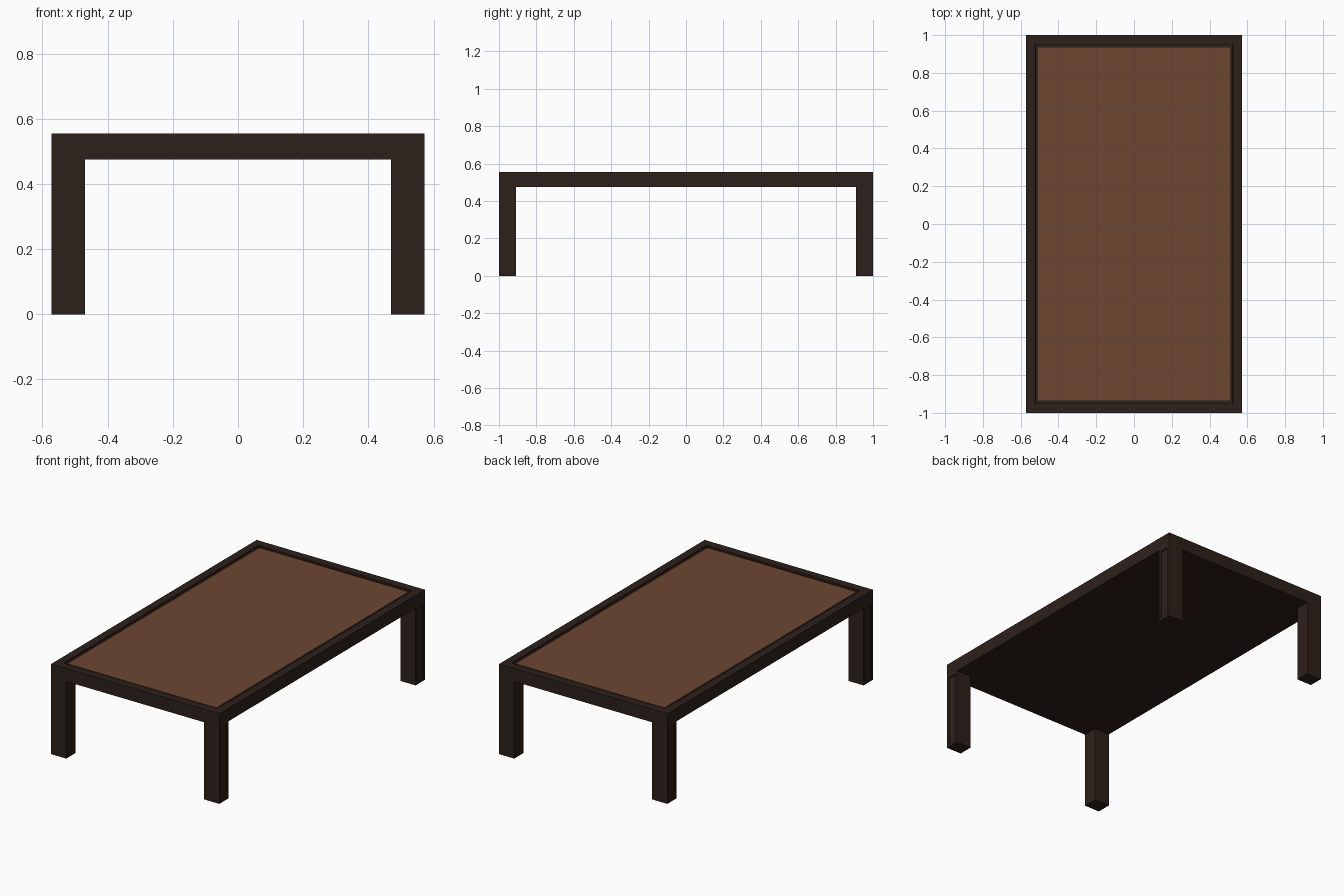
import bpy, bmesh

if "Cube" in bpy.data.objects:
    bpy.data.objects.remove(bpy.data.objects["Cube"])

W, L, H = 0.573, 1.0, 0.555        # half width, half length, height
RAIL_Z = 0.475                     # underside of the frame
LEG_X, LEG_Y = 0.103, 0.09


def material(name, rgb):
    m = bpy.data.materials.new(name)
    m.diffuse_color = (*rgb, 1)
    m.use_nodes = True
    m.node_tree.nodes["Principled BSDF"].inputs["Base Color"].default_value = m.diffuse_color
    return m


dark = material("dark_wood", (0.027, 0.015, 0.011))
brown = material("brown_top", (0.155, 0.062, 0.031))


def box(bm, lo, hi):
    verts = bmesh.ops.create_cube(bm, size=1)["verts"]
    for v in verts:
        v.co = [lo[i] if v.co[i] < 0 else hi[i] for i in range(3)]
    return list({f for v in verts for f in v.link_faces})


def finish(name, bm, mat):
    bmesh.ops.recalc_face_normals(bm, faces=bm.faces)
    me = bpy.data.meshes.new(name)
    bm.to_mesh(me)
    bm.free()
    me.materials.append(mat)
    ob = bpy.data.objects.new(name, me)
    bpy.context.collection.objects.link(ob)
    return ob


def inset(bm, face, thickness, depth=0.0):
    bmesh.ops.inset_region(bm, faces=[face], thickness=thickness, use_even_offset=True)
    if depth:
        bmesh.ops.translate(bm, verts=face.verts, vec=-face.normal * depth)


# Table frame: flush underside, stepped rim around the top
bm = bmesh.new()
faces = box(bm, (-W, -L, RAIL_Z), (W, L, H))
bm.normal_update()
top = max(faces, key=lambda f: f.normal.z)
inset(bm, top, 0.05)
inset(bm, top, 0.0005, 0.01)
finish("table_frame", bm, dark)

# Inlaid top panel
bm = bmesh.new()
box(bm, (-0.508, -0.935, H - 0.02), (0.508, 0.935, H - 0.005))
finish("top_panel", bm, brown)

# Legs with a shallow recessed panel on the outer side
for sx, side in ((-1, "left"), (1, "right")):
    for sy, end in ((-1, "front"), (1, "back")):
        bm = bmesh.new()
        xs = sorted((sx * W, sx * (W - LEG_X)))
        ys = sorted((sy * L, sy * (L - LEG_Y)))
        faces = box(bm, (xs[0], ys[0], 0), (xs[1], ys[1], RAIL_Z))
        bm.normal_update()
        outer = max(faces, key=lambda f: f.normal.x * sx)
        inset(bm, outer, 0.015)
        inset(bm, outer, 0.0005, 0.006)
        finish(f"{end}_{side}_leg", bm, dark)
